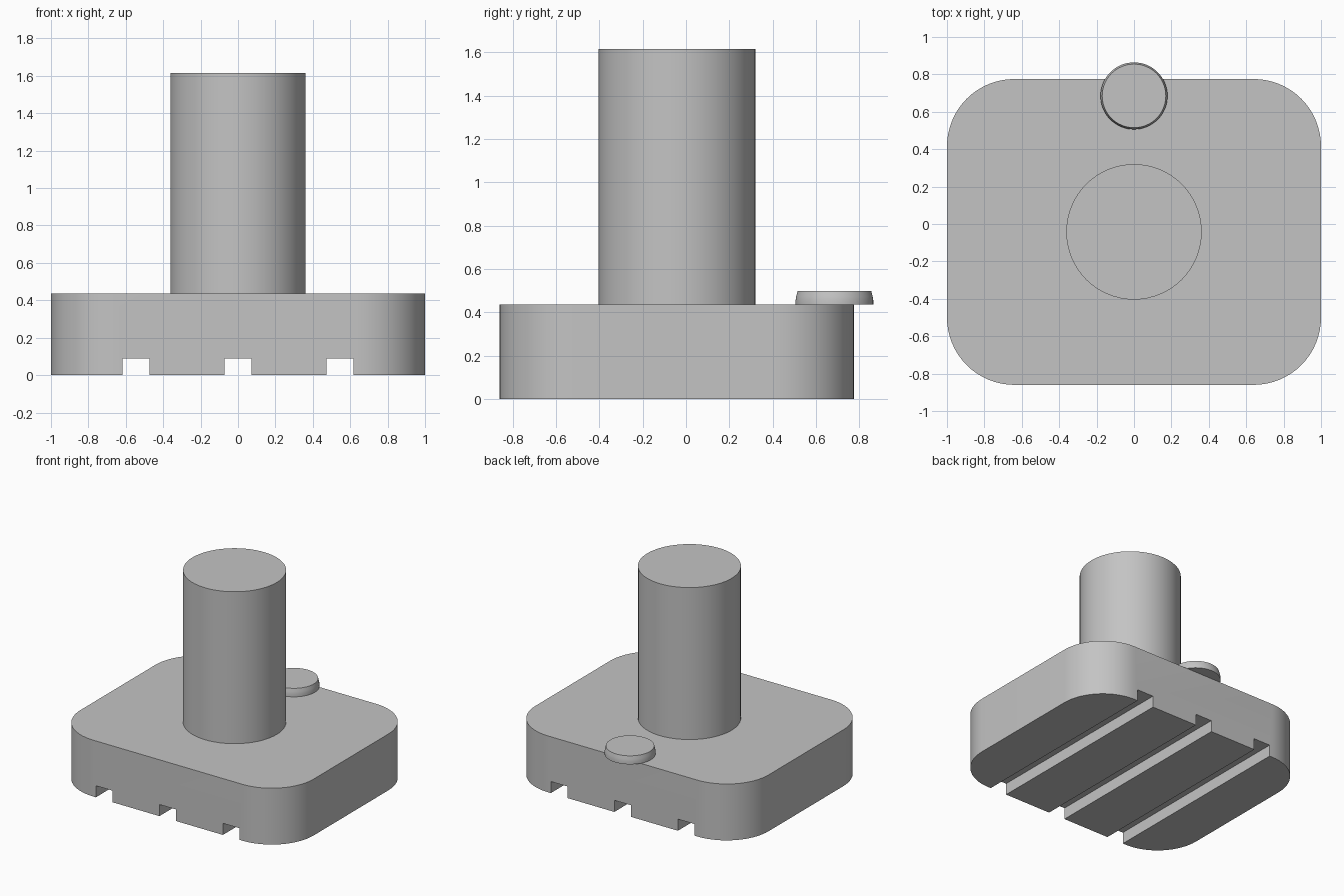
import bpy, bmesh, math

cube = bpy.data.objects.get("Cube")
if cube:
    bpy.data.objects.remove(cube, do_unlink=True)

grey = bpy.data.materials.new("light grey")
grey.use_nodes = True
color = (0.55, 0.55, 0.55, 1)
grey.diffuse_color = color
grey.node_tree.nodes["Principled BSDF"].inputs["Base Color"].default_value = color

TOP = 0.437          # height of the base
FRONT, BACK = -0.86, 0.775


def finish(bm, name):
    """Turn a bmesh into a smooth-shaded object with sharp edges kept."""
    bmesh.ops.recalc_face_normals(bm, faces=bm.faces)
    mesh = bpy.data.meshes.new(name)
    bm.to_mesh(mesh)
    bm.free()
    mesh.materials.append(grey)
    obj = bpy.data.objects.new(name, mesh)
    bpy.context.collection.objects.link(obj)
    bpy.ops.object.select_all(action='DESELECT')
    obj.select_set(True)
    bpy.context.view_layer.objects.active = obj
    bpy.ops.object.shade_smooth_by_angle(angle=math.radians(30))
    return obj


def turned(name, profile, y, segments=64):
    """Closed solid of revolution from (radius, height) pairs."""
    bm = bmesh.new()
    rings = []
    for r, z in profile:
        angles = [math.tau * i / segments for i in range(segments)]
        rings.append([bm.verts.new((r * math.cos(a), y + r * math.sin(a), z)) for a in angles])
    for low, high in zip(rings, rings[1:]):
        for i in range(segments):
            j = (i + 1) % segments
            bm.faces.new((low[i], low[j], high[j], high[i]))
    bm.faces.new(rings[0])
    bm.faces.new(rings[-1])
    return finish(bm, name)


# Base: notched front outline, extruded to the back, with rounded corners
outline = [(-1, TOP), (-1, 0)]
for x in (-0.545, 0, 0.545):
    w, h = 0.072, 0.09
    outline += [(x - w, 0), (x - w, h), (x + w, h), (x + w, 0)]
outline += [(1, 0), (1, TOP)]

bm = bmesh.new()
face = bm.faces.new([bm.verts.new((x, FRONT, z)) for x, z in outline])
new = bmesh.ops.extrude_face_region(bm, geom=[face], use_keep_orig=True)["geom"]
verts = [v for v in new if isinstance(v, bmesh.types.BMVert)]
bmesh.ops.translate(bm, verts=verts, vec=(0, BACK - FRONT, 0))
corners = [e for e in bm.edges
           if all(abs(v.co.x) > 0.99 for v in e.verts)
           and abs(e.verts[0].co.z - e.verts[1].co.z) > 0.4]
bmesh.ops.bevel(bm, geom=corners, offset=0.36, segments=16, profile=0.5, affect='EDGES')
finish(bm, "grooved_base")

# Upright post
turned("post", [(0.362, TOP), (0.362, 1.615)], -0.042)

# Small button overhanging the back edge
turned("button", [(0.179, TOP), (0.179, 0.458), (0.176, 0.475), (0.170, 0.499)], 0.685)
